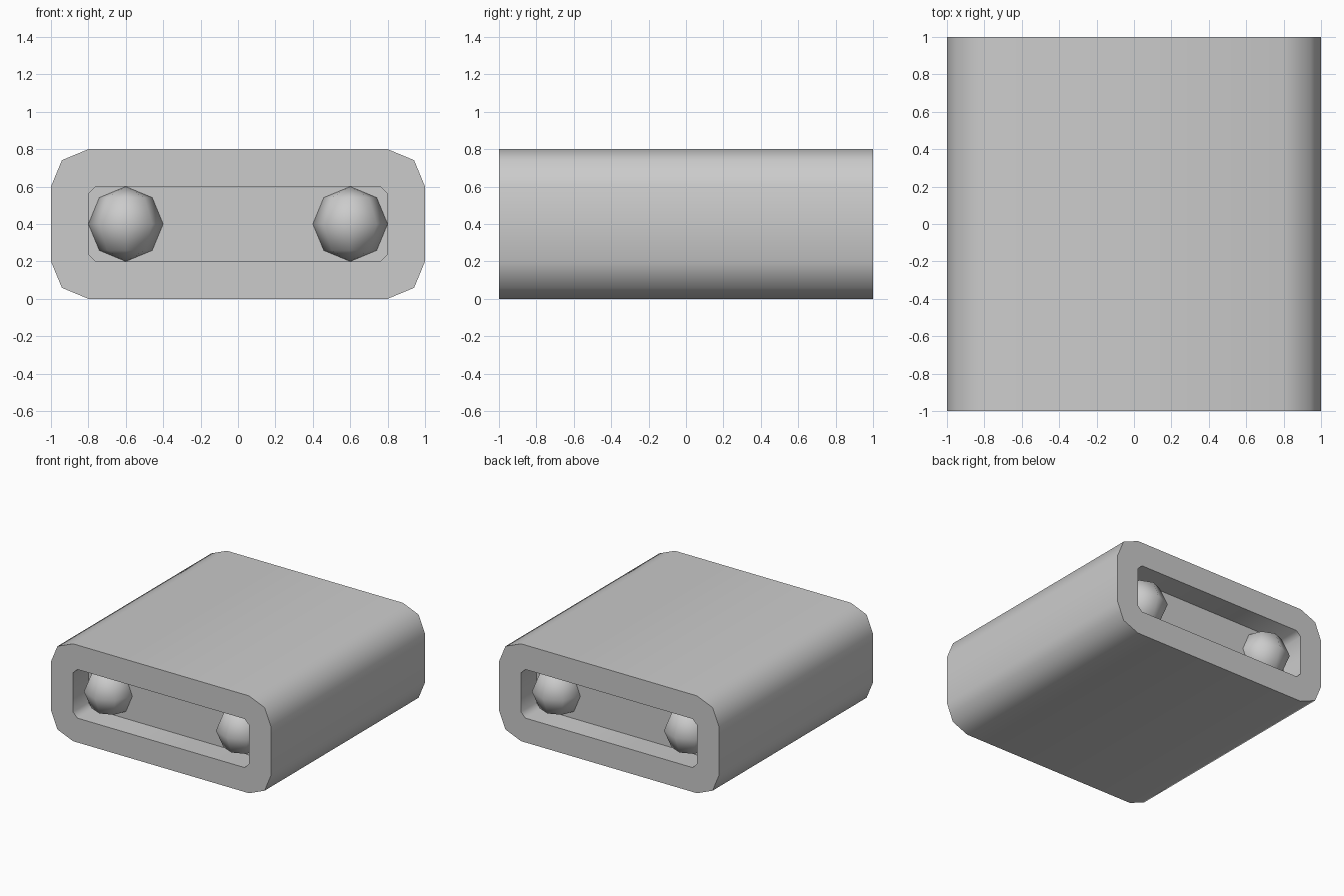
import bpy, bmesh
from math import sin, cos, pi, radians
from mathutils import Matrix

if "Cube" in bpy.data.objects:
    bpy.data.objects.remove(bpy.data.objects["Cube"])


def rounded_prism(name, half_w, z0, z1, radius, segs, y0, y1):
    """Rounded rectangle in XZ, extruded along Y."""
    bm = bmesh.new()
    zc, half_h = (z0 + z1) / 2, (z1 - z0) / 2
    verts = []
    for corner, (sx, sz) in enumerate([(1, 1), (-1, 1), (-1, -1), (1, -1)]):
        for i in range(segs + 1):
            a = (corner + i / segs) * pi / 2
            verts.append(bm.verts.new((sx * (half_w - radius) + radius * cos(a), y0,
                                       zc + sz * (half_h - radius) + radius * sin(a))))
    face = bm.faces.new(verts)
    ext = bmesh.ops.extrude_face_region(bm, geom=[face])
    moved = [g for g in ext["geom"] if isinstance(g, bmesh.types.BMVert)]
    bmesh.ops.translate(bm, verts=moved, vec=(0, y1 - y0, 0))
    bmesh.ops.recalc_face_normals(bm, faces=bm.faces)
    return finish(name, bm)


def finish(name, bm):
    mesh = bpy.data.meshes.new(name)
    bm.to_mesh(mesh)
    bm.free()
    obj = bpy.data.objects.new(name, mesh)
    bpy.context.collection.objects.link(obj)
    return obj


def activate(obj):
    bpy.ops.object.select_all(action='DESELECT')
    obj.select_set(True)
    bpy.context.view_layer.objects.active = obj


# Main block with a shallow recess in each end
body = rounded_prism("body", 1.0, 0.0, 0.8, 0.2, 2, -1.0, 1.0)
for side in (-1, 1):
    cutter = rounded_prism("recess_cutter", 0.8, 0.2, 0.6, 0.04, 1,
                           *sorted((side * 0.8, side * 1.2)))
    cutter.hide_render = True
    activate(body)
    mod = body.modifiers.new("recess", 'BOOLEAN')
    mod.operation, mod.solver, mod.object = 'DIFFERENCE', 'EXACT', cutter
    bpy.ops.object.modifier_apply(modifier=mod.name)
    bpy.data.objects.remove(cutter)
activate(body)
bpy.ops.object.shade_smooth_by_angle(angle=radians(60))

# Lamps: low-poly balls half sunk into the recess floors
for side, end in ((-1, "front"), (1, "back")):
    for x, hand in ((-0.6, "left"), (0.6, "right")):
        bm = bmesh.new()
        bmesh.ops.create_uvsphere(bm, u_segments=8, v_segments=4, radius=0.2,
                                  matrix=Matrix.Translation((x, side * 0.8, 0.4)))
        lamp = finish(f"{end}_lamp_{hand}", bm)
        activate(lamp)
        bpy.ops.object.shade_smooth_by_angle(angle=radians(60))
